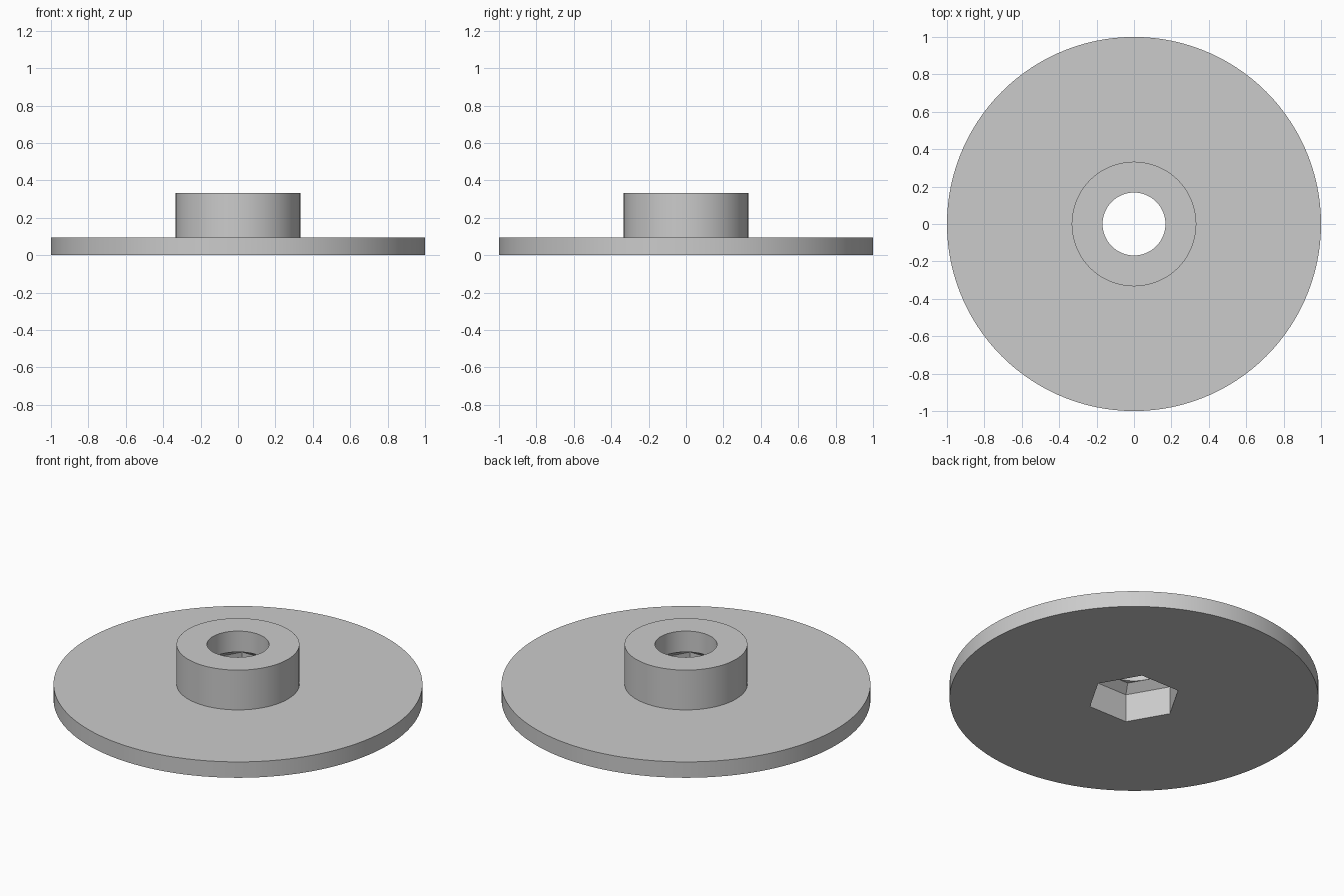
import bpy
import bmesh
from math import cos, sin, pi

cube = bpy.data.objects.get("Cube")
if cube:
    bpy.data.objects.remove(cube, do_unlink=True)

SEGMENTS = 120


def ring(bm, radius, z, hexagon=False):
    """Closed ring of vertices, either round or hexagonal with corners on x."""
    verts = []
    for i in range(SEGMENTS):
        a = 2 * pi * i / SEGMENTS
        r = radius
        if hexagon:
            r *= cos(pi / 6) / cos(a % (pi / 3) - pi / 6)
        verts.append(bm.verts.new((r * cos(a), r * sin(a), z)))
    return verts


# Plain grey material
grey = bpy.data.materials.new("plain grey")
grey.use_nodes = True
colour = (0.6, 0.6, 0.6, 1)
grey.diffuse_color = colour
grey.node_tree.nodes["Principled BSDF"].inputs["Base Color"].default_value = colour

# Cross-section: radius, height, hexagonal or round
section = [
    (1.0, 0.0, False),       # flange rim
    (1.0, 0.095, False),
    (0.333, 0.095, False),   # hub wall
    (0.333, 0.333, False),
    (0.168, 0.333, False),   # round bore
    (0.168, 0.208, False),
    (0.195, 0.208, True),    # tapered roof of the nut pocket
    (0.254, 0.168, True),    # hexagonal nut pocket
    (0.254, 0.0, True),
]

# Bridge neighbouring rings into one closed solid
bm = bmesh.new()
rings = [ring(bm, *row) for row in section]
for k, lower in enumerate(rings):
    upper = rings[(k + 1) % len(rings)]
    for i in range(SEGMENTS):
        j = (i + 1) % SEGMENTS
        bm.faces.new((lower[i], lower[j], upper[j], upper[i]))
bmesh.ops.recalc_face_normals(bm, faces=bm.faces)

mesh = bpy.data.meshes.new("flanged_hub")
bm.to_mesh(mesh)
bm.free()
mesh.materials.append(grey)
hub = bpy.data.objects.new("flanged_hub", mesh)
bpy.context.collection.objects.link(hub)

# Smooth round walls, crisp rims and pocket corners
bpy.ops.object.select_all(action="DESELECT")
hub.select_set(True)
bpy.context.view_layer.objects.active = hub
bpy.ops.object.shade_smooth_by_angle(angle=pi / 9)
